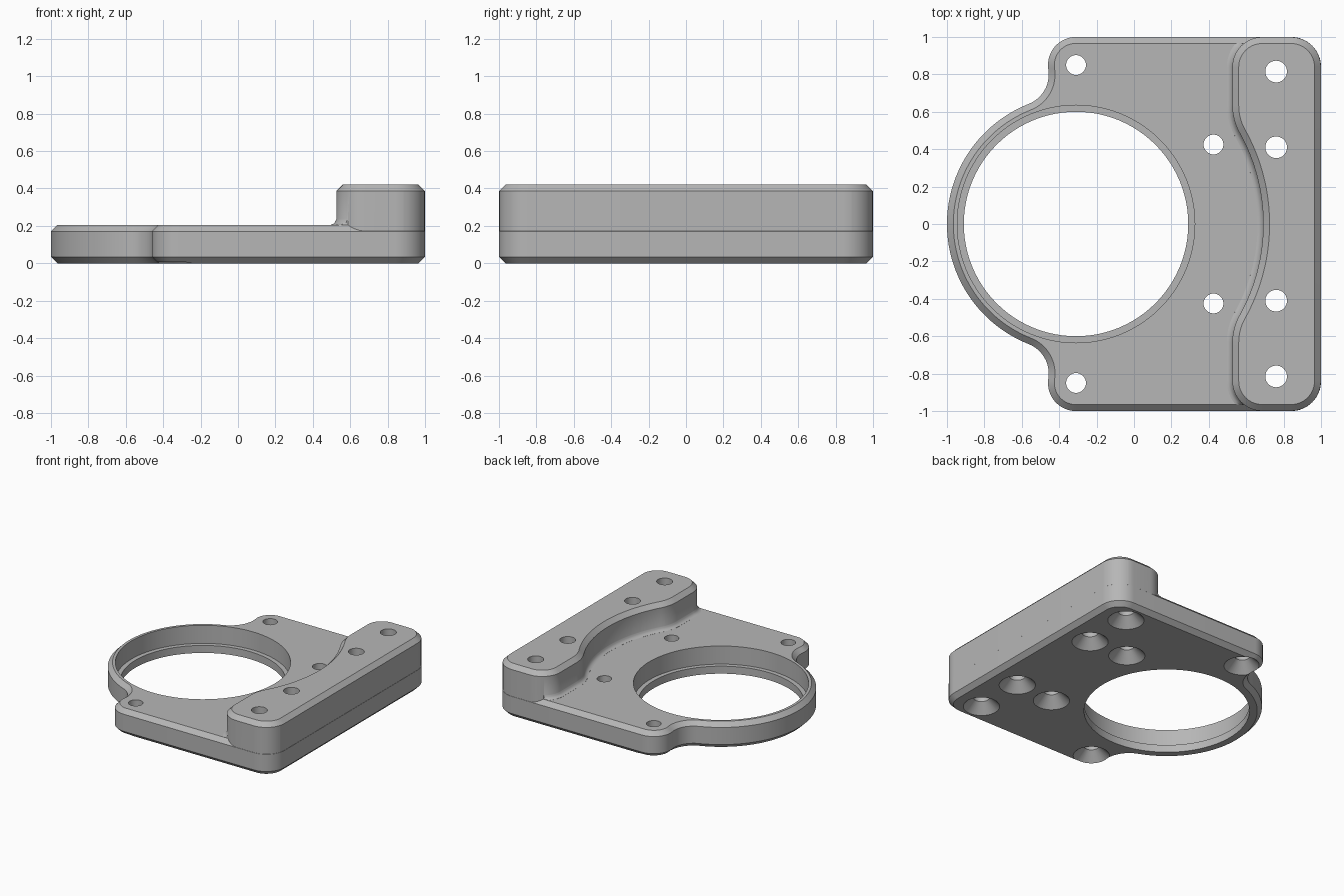
import bpy, bmesh
from math import sin, cos, pi, atan2, sqrt, radians

cube = bpy.data.objects.get("Cube")
if cube:
    bpy.data.objects.remove(cube, do_unlink=True)

PLATE_TOP, BLOCK_TOP, CHAMFER = 0.205, 0.42, 0.034
RING_X, RING_R = -0.31, 0.69          # centre and radius of the round clamp
EAR_Y, EAR_R, NECK_R = 0.85, 0.15, 0.17
CORNER = 0.16
HOLLOW_R, SHOULDER_R, BLOCK_X = 1.0, 0.3, 0.525
FILLET = 0.035


def arc(cx, cy, r, a, b, n=16, end=True):
    count = n + 1 if end else n
    return [(cx + r * cos(a + (b - a) * i / n), cy + r * sin(a + (b - a) * i / n))
            for i in range(count)]


def mirrored(half):
    """Close an outline whose upper half ends on y = 0."""
    return half + [(x, -y) for x, y in reversed(half[:-1])]


def right_corner(inset):
    c = 1 - CORNER
    return arc(c, c, CORNER - inset, 0, pi / 2)


def plate_outline(inset):
    # Neck arc touches both the clamp ring and the ear
    d1, d2 = RING_R + NECK_R, EAR_R + NECK_R
    ny = (d1 ** 2 - d2 ** 2 + EAR_Y ** 2) / (2 * EAR_Y)
    nx = -sqrt(d1 ** 2 - ny ** 2)
    ear_end = atan2(ny - EAR_Y, nx) % (2 * pi)
    ring_start = atan2(ny, nx)
    half = right_corner(inset)
    half += arc(RING_X, EAR_Y, EAR_R - inset, pi / 2, ear_end, end=False)
    half += arc(RING_X + nx, ny, NECK_R + inset, ear_end - pi, ring_start - pi, end=False)
    half += arc(RING_X, 0, RING_R - inset, ring_start, pi, 32)
    return mirrored(half)


def block_inner_edge(inset):
    # Rounded corner, shoulder, then the hollow around the clamp
    sx = BLOCK_X + SHOULDER_R
    sy = sqrt((HOLLOW_R + SHOULDER_R) ** 2 - (sx - RING_X) ** 2)
    touch = atan2(sy, sx - RING_X)
    edge = arc(BLOCK_X + CORNER, 1 - CORNER, CORNER - inset, pi / 2, pi)
    edge += arc(sx, sy, SHOULDER_R - inset, pi, pi + touch, end=False)
    edge += arc(RING_X, 0, HOLLOW_R + inset, touch, 0, 24)
    return edge


def block_outline(inset):
    return mirrored(right_corner(inset) + block_inner_edge(inset))


def fillet_outline(grow):
    limit = 0.965
    edge = [(x, min(y, limit)) for x, y in block_inner_edge(-grow)]
    return mirrored([(0.9, limit)] + edge)


def circle(cx, cy, r, n):
    return arc(cx, cy, r, 0, 2 * pi, n, end=False)


def loft(name, rings):
    """Closed solid through a stack of (outline, height) rings."""
    bm = bmesh.new()
    loops = [[bm.verts.new((x, y, z)) for x, y in pts] for pts, z in rings]
    for low, high in zip(loops, loops[1:]):
        for i in range(len(low)):
            j = (i + 1) % len(low)
            bm.faces.new((low[i], low[j], high[j], high[i]))
    bm.faces.new(list(reversed(loops[0])))
    bm.faces.new(loops[-1])
    bmesh.ops.recalc_face_normals(bm, faces=bm.faces[:])
    mesh = bpy.data.meshes.new(name)
    bm.to_mesh(mesh)
    bm.free()
    obj = bpy.data.objects.new(name, mesh)
    bpy.context.collection.objects.link(obj)
    return obj


def combine(body, tool, operation):
    tool.hide_render = True
    mod = body.modifiers.new(operation, 'BOOLEAN')
    mod.operation = operation
    mod.solver = 'EXACT'
    mod.object = tool
    bpy.context.view_layer.objects.active = body
    bpy.ops.object.modifier_apply(modifier=mod.name)
    bpy.data.objects.remove(tool, do_unlink=True)


# Base plate with chamfered edges
bracket = loft("mounting_bracket", [
    (plate_outline(CHAMFER), 0), (plate_outline(0), CHAMFER),
    (plate_outline(0), PLATE_TOP - CHAMFER), (plate_outline(CHAMFER), PLATE_TOP)])

# Raised block along the right side
skin = 0.001
combine(bracket, loft("raised_block", [
    (block_outline(skin), 0.1), (block_outline(skin), BLOCK_TOP - CHAMFER),
    (block_outline(skin + CHAMFER), BLOCK_TOP)]), 'UNION')

# Fillet where the block meets the plate
rings = [(fillet_outline(FILLET), 0.15)]
for i in range(7):
    a = radians(10 + 80 * i / 6)
    rings.append((fillet_outline(FILLET * (1 - sin(a)) - 3 * skin * (i == 6)),
                  PLATE_TOP + FILLET * (1 - cos(a))))
combine(bracket, loft("block_fillet", rings), 'UNION')

# Stepped bore
lip_r, bore_r, lip_z = 0.6, 0.635, 0.06
combine(bracket, loft("bore_cutter", [
    (circle(RING_X, 0, lip_r, 96), -0.1), (circle(RING_X, 0, lip_r, 96), lip_z),
    (circle(RING_X, 0, bore_r, 96), lip_z), (circle(RING_X, 0, bore_r, 96), 0.3)]),
    'DIFFERENCE')

# Screw holes, countersunk from below
SINK = 0.132
for x, y, r in ((RING_X, EAR_Y, 0.053), (0.425, 0.425, 0.053),
                (0.76, 0.815, 0.058), (0.76, 0.41, 0.058)):
    for side in (1, -1):
        combine(bracket, loft("hole_cutter", [
            (circle(x, y * side, SINK + 0.02, 40), -0.02),
            (circle(x, y * side, r, 40), SINK - r),
            (circle(x, y * side, r, 40), 0.6)]), 'DIFFERENCE')

# Single grey finish
grey = bpy.data.materials.new("plain_grey")
grey.use_nodes = True
colour = (0.47, 0.47, 0.47, 1)
grey.diffuse_color = colour
grey.node_tree.nodes["Principled BSDF"].inputs["Base Color"].default_value = colour
bracket.data.materials.clear()
bracket.data.materials.append(grey)
for face in bracket.data.polygons:
    face.material_index = 0

bpy.ops.object.select_all(action='DESELECT')
bracket.select_set(True)
bpy.context.view_layer.objects.active = bracket
bpy.ops.object.shade_smooth_by_angle(angle=radians(30))
